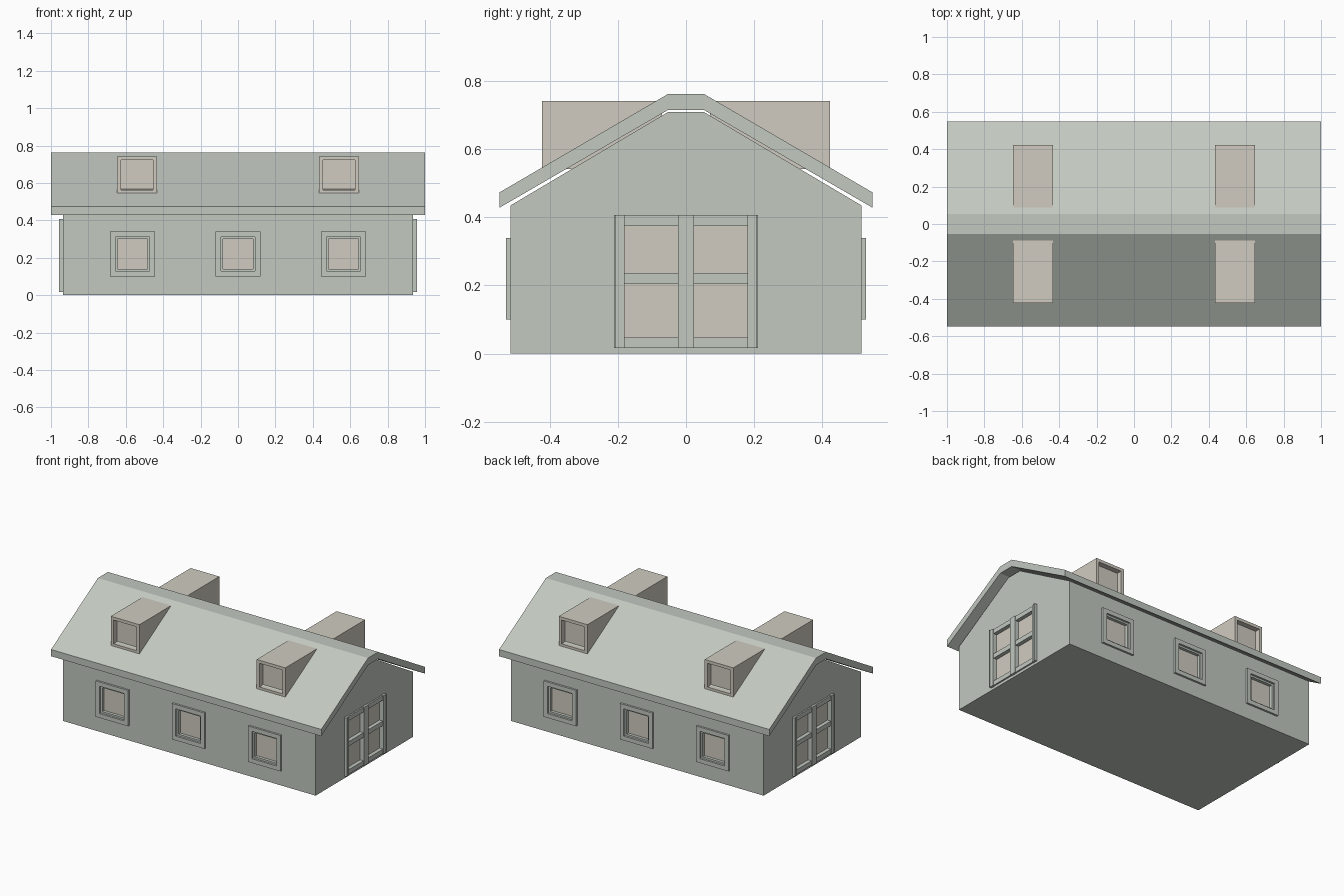
import bpy, bmesh
from mathutils import Vector

if "Cube" in bpy.data.objects:
    bpy.data.objects.remove(bpy.data.objects["Cube"])


def material(name, rgb):
    m = bpy.data.materials.new(name)
    m.diffuse_color = (*rgb, 1)
    m.use_nodes = True
    m.node_tree.nodes["Principled BSDF"].inputs["Base Color"].default_value = m.diffuse_color
    return m


GREEN = material("grey_green", (0.54, 0.58, 0.53))
TAN = material("warm_tan", (0.63, 0.60, 0.53))


def finish(name, bm, mat):
    bmesh.ops.recalc_face_normals(bm, faces=bm.faces)
    me = bpy.data.meshes.new(name)
    bm.to_mesh(me)
    bm.free()
    ob = bpy.data.objects.new(name, me)
    bpy.context.collection.objects.link(ob)
    me.materials.append(mat)
    return ob


def add_box(bm, a, b):
    """Box between two opposite corners."""
    a, b = Vector(a), Vector(b)
    vs = bmesh.ops.create_cube(bm, size=1)["verts"]
    for v in vs:
        v.co = Vector((a[i] + b[i]) / 2 + v.co[i] * abs(b[i] - a[i]) for i in range(3))
    return {f for v in vs for f in v.link_faces}


def boxes(name, corners, mat):
    bm = bmesh.new()
    for a, b in corners:
        add_box(bm, a, b)
    return finish(name, bm, mat)


def extrude_x(name, pts, half, mat):
    """Closed (y, z) profile extruded along x."""
    bm = bmesh.new()
    f = bm.faces.new([bm.verts.new((-half, y, z)) for y, z in pts])
    r = bmesh.ops.extrude_face_region(bm, geom=[f])
    vs = [g for g in r["geom"] if isinstance(g, bmesh.types.BMVert)]
    bmesh.ops.translate(bm, vec=(2 * half, 0, 0), verts=vs)
    return finish(name, bm, mat)


def mirror_profile(half):
    return half + [(-y, z) for y, z in reversed(half)]


# walls with gable ends, and the overhanging roof shell
walls = extrude_x("walls", mirror_profile([(0.515, 0), (0.515, 0.435), (0.053, 0.709)]), 0.935, GREEN)
extrude_x("roof", mirror_profile([(0.053, 0.715), (0.548, 0.428), (0.548, 0.473), (0.053, 0.762)]), 1.0, GREEN)

cuts = []

for s, side in ((-1, "front"), (1, "back")):
    # windows: square frame ring around a recessed pane
    for i, x in enumerate((-0.564, 0, 0.564)):
        bm = bmesh.new()
        faces = add_box(bm, (x - 0.12, s * 0.51, 0.10), (x + 0.12, s * 0.528, 0.34))
        ends = [f for f in faces if abs(f.normal.y) > 0.9]
        bmesh.ops.inset_individual(bm, faces=ends, thickness=0.04)
        rims = [e for f in ends for e in f.edges]
        bmesh.ops.delete(bm, geom=ends, context='FACES_ONLY')
        bmesh.ops.bridge_loops(bm, edges=rims)
        finish(f"{side}_window_frame_{i}", bm, GREEN)
        cuts.append(((x - 0.08, s * 0.48, 0.14), (x + 0.08, s * 0.56, 0.30)))
        boxes(f"{side}_window_pane_{i}", [((x - 0.08, s * 0.478, 0.14), (x + 0.08, s * 0.495, 0.30))], TAN)

    # dormers: boxes through the roof with a recessed window
    for i, x in enumerate((-0.54, 0.54)):
        bm = bmesh.new()
        faces = add_box(bm, (x - 0.106, s * 0.07, 0.542), (x + 0.106, s * 0.422, 0.742))
        face = [f for f in faces if f.normal.y * s > 0.9]
        bmesh.ops.inset_region(bm, faces=face, thickness=0.029)
        pane = bmesh.ops.extrude_discrete_faces(bm, faces=face)["faces"][0]
        bmesh.ops.translate(bm, vec=(0, -s * 0.035, 0), verts=pane.verts)
        finish(f"{side}_dormer_{i}", bm, TAN)

# double doors on both gable ends
for s, side in ((-1, "left"), (1, "right")):
    def bar(y0, y1, z0, z1, x1, x0=0.91):
        return (s * x0, y0, z0), (s * x1, y1, z1)

    cuts.append(bar(-0.181, 0.181, 0.018, 0.377, 0.98))
    boxes(f"{side}_door_panes", [bar(-0.181, 0.181, 0.018, 0.377, 0.92, 0.90)], TAN)
    boxes(f"{side}_door_rails", [bar(-0.181, 0.181, z0, z1, 0.945) for z0, z1 in
                                 ((0.018, 0.048), (0.205, 0.236), (0.375, 0.405))], GREEN)
    boxes(f"{side}_door_mullion", [bar(-0.023, 0.023, 0.016, 0.407, 0.95)], GREEN)
    boxes(f"{side}_door_stiles", [bar(min(d * 0.181, d * 0.206), max(d * 0.181, d * 0.206),
                                      0.016, 0.407, 0.95) for d in (-1, 1)], GREEN)
    boxes(f"{side}_door_jambs", [bar(min(d * 0.206, d * 0.212), max(d * 0.206, d * 0.212),
                                     0.016, 0.407, 0.956) for d in (-1, 1)], GREEN)

# recess the wall openings
cutter = boxes("opening_cutter", cuts, GREEN)
cutter.hide_render = True
cutter.hide_viewport = True
cutter.display_type = 'WIRE'
mod = walls.modifiers.new("openings", 'BOOLEAN')
mod.operation = 'DIFFERENCE'
mod.solver = 'EXACT'
mod.object = cutter
